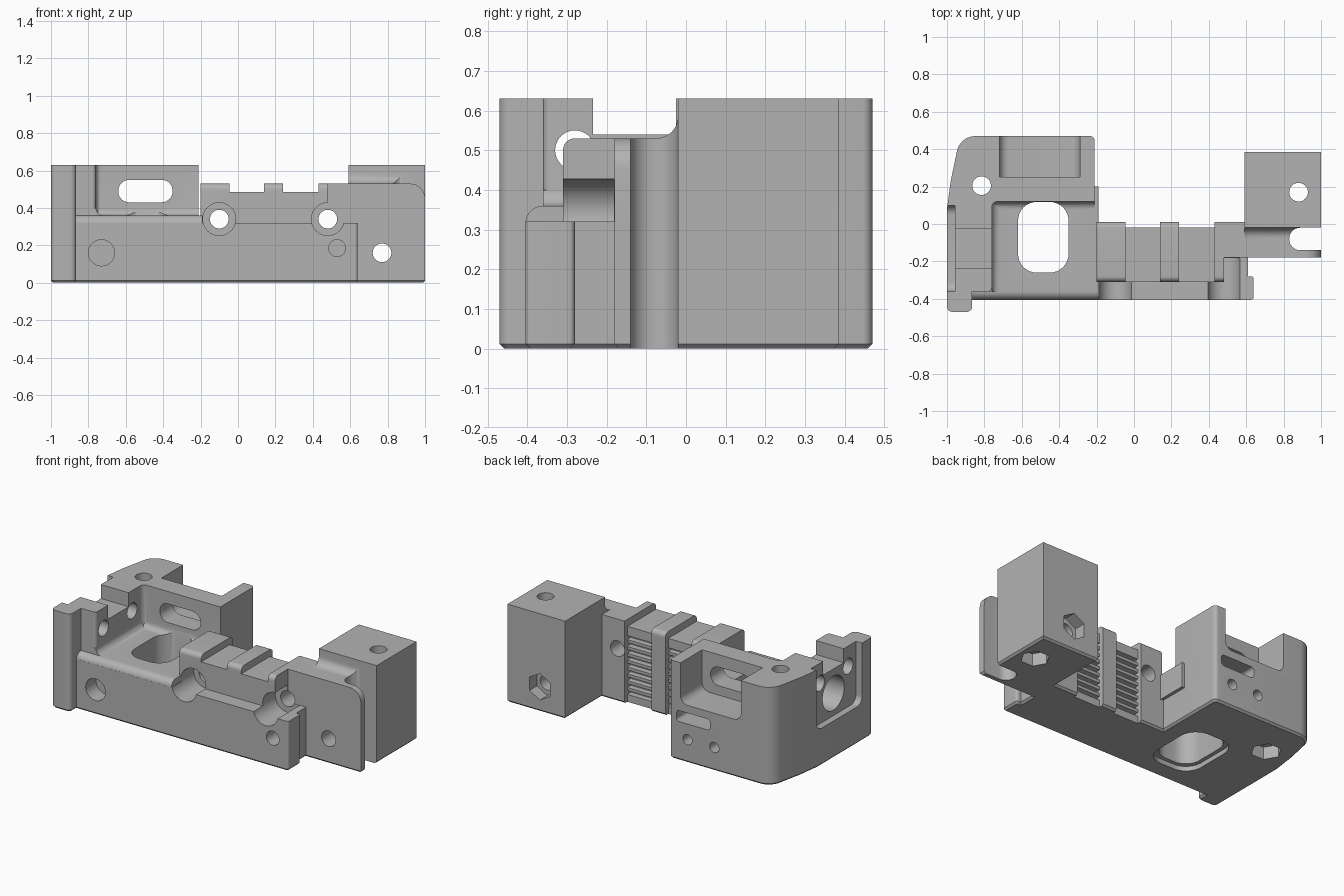
import bpy, bmesh, math
from mathutils import Vector

if "Cube" in bpy.data.objects:
    bpy.data.objects.remove(bpy.data.objects["Cube"])

grey = bpy.data.materials.new("plain grey plastic")
grey.diffuse_color = (0.45, 0.45, 0.45, 1)
grey.use_nodes = True
grey.node_tree.nodes["Principled BSDF"].inputs["Base Color"].default_value = grey.diffuse_color


def rounded(pts, seg=8):
    """Turn (u, v, radius) corners into a rounded outline."""
    out = []
    for i, p in enumerate(pts):
        c = Vector(p[:2])
        if len(p) < 3:
            out.append(c)
            continue
        a = (Vector(pts[i - 1][:2]) - c).normalized()
        b = (Vector(pts[(i + 1) % len(pts)][:2]) - c).normalized()
        half = a.angle(b) / 2
        r = p[2]
        mid = c + (a + b).normalized() * (r / math.sin(half))
        s = c + a * (r / math.tan(half)) - mid
        e = c + b * (r / math.tan(half)) - mid
        ang = s.angle(e)
        for k in range(seg + 1):
            t = k / seg
            out.append(mid + (s * math.sin((1 - t) * ang) + e * math.sin(t * ang)) / math.sin(ang))
    return out


def prism(name, axis, pts, lo, hi, chamfer=0):
    """Extrude an outline along x (y,z), y (x,z) or z (x,y)."""
    place = {"x": lambda u, v, w: (w, u, v),
             "y": lambda u, v, w: (u, w, v),
             "z": lambda u, v, w: (u, v, w)}[axis]
    bm = bmesh.new()
    outline = rounded(pts)
    base = bm.faces.new([bm.verts.new(place(p.x, p.y, lo)) for p in outline])
    ext = bmesh.ops.extrude_face_region(bm, geom=[base], use_keep_orig=True)
    shift = Vector(place(0, 0, hi - lo))
    bmesh.ops.translate(bm, vec=shift, verts=[g for g in ext["geom"] if isinstance(g, bmesh.types.BMVert)])
    bmesh.ops.recalc_face_normals(bm, faces=bm.faces)
    if chamfer:
        bmesh.ops.bevel(bm, geom=list(base.edges), offset=chamfer, segments=1,
                        affect='EDGES', clamp_overlap=True)
    me = bpy.data.meshes.new(name)
    bm.to_mesh(me)
    bm.free()
    ob = bpy.data.objects.new(name, me)
    bpy.context.collection.objects.link(ob)
    me.materials.append(grey)
    return ob


def rect(u0, u1, v0, v1, r=None):
    c = [(u0, v0), (u1, v0), (u1, v1), (u0, v1)]
    return [p + (r,) for p in c] if r else c


def ngon(u, v, r, n=32, turn=0):
    return [(u + r * math.cos(turn + k * math.tau / n), v + r * math.sin(turn + k * math.tau / n))
            for k in range(n)]


def cove(u, v, r, d):
    """Concave fillet profile in the corner (u, v), opening towards d along u."""
    arc = [(u + d * (r - r * math.cos(a)), v + r - r * math.sin(a))
           for a in [k * math.pi / 16 for k in range(9)]]
    return arc + [(u + d * r, v - 0.03), (u - d * 0.03, v - 0.03), (u - d * 0.03, v + r)]


# Footprint slab shared by all upper parts
back_curve = [(-0.21, 0.47, 0.025), (-0.93, 0.47, 0.1), (-0.98, 0.23, 0.3), (-1, 0.08)]
ear = [(-1, -0.47, 0.03), (-0.865, -0.47, 0.03)]
body = prism("carriage_body", "z", ear + [
    (-0.865, -0.405), (0.64, -0.405, 0.015), (0.64, -0.28, 0.015), (0.61, -0.28), (0.61, -0.18),
    (1, -0.18), (1, 0.385), (0.59, 0.385), (0.59, 0.01), (-0.21, 0.01)] + back_curve,
    0, 0.32, chamfer=0.012)

parts = [
    # Tall left wall with rear block
    prism("rear_wall", "z", ear + [(-0.865, -0.36), (-0.76, -0.36, 0.02), (-0.76, 0.12, 0.03),
                                   (-0.21, 0.12)] + back_curve, 0.2, 0.63),
    # Basin floor with rounded front edge
    prism("basin_floor", "x", [(-0.405, 0.2), (-0.405, 0.36, 0.045), (0.2, 0.36), (0.2, 0.2)], -0.9, -0.19),
    # Central belt clamp
    prism("belt_clamp", "x", [(-0.31, 0.1), (-0.31, 0.53, 0.03), (0.01, 0.53, 0.03), (0.01, 0.1)], -0.2, 0.48),
    # Right plate, mounting block and the curve between them
    prism("right_plate", "y", [(0.4, 0.1), (1, 0.1), (1, 0.53, 0.08), (0.4, 0.53)], -0.18, -0.01),
    prism("plate_link", "z", rect(0.4, 0.65, -0.1, 0.01), 0.1, 0.53),
    prism("mounting_block", "z", rect(0.59, 1, -0.02, 0.385), 0.1, 0.63),
    prism("block_fillet", "x", cove(-0.02, 0.53, 0.055, -1), 0.59, 0.9),
    # Basin fillets
    prism("basin_back_fillet", "x", cove(0.12, 0.36, 0.04, -1), -0.78, -0.21),
    prism("basin_left_fillet", "y", cove(-0.76, 0.36, 0.04, 1), -0.36, 0.13),
]

cuts = [
    # Slot between plate and block
    prism("plate_slot", "z", [(0.83, -0.14, 0.058), (1.1, -0.14), (1.1, -0.02), (0.83, -0.02, 0.058)], -0.1, 0.8),
    # Basin opening with flared underside
    prism("basin_hole", "z", rect(-0.62, -0.35, -0.26, 0.118, 0.1), -0.1, 0.425),
    prism("basin_flare", "z", rect(-0.645, -0.325, -0.285, 0.143, 0.11), -0.1, 0.03),
    # Rear recess, window and cable slot
    prism("rear_recess", "y", [(-0.72, 0.37, 0.05), (-0.29, 0.37, 0.05), (-0.29, 0.8), (-0.72, 0.8)], 0.25, 0.6),
    prism("window", "y", rect(-0.64, -0.35, 0.43, 0.55, 0.058), 0.0, 0.35),
    prism("cable_slot", "y", rect(-0.5, -0.26, 0.25, 0.32, 0.02), 0.33, 0.6),
    # Left side pocket, bearing bore and top notch
    prism("side_pocket", "x", [(-0.36, 0.24, 0.05), (0.1, 0.24, 0.05), (0.1, 0.8), (-0.36, 0.8)], -1.1, -0.957),
    prism("bearing_bore", "x", ngon(-0.13, 0.385, 0.11, 40), -1.1, -0.81),
    prism("top_notch", "x", rect(-0.235, -0.025, 0.54, 0.8), -1.1, -0.7),
    # Front and through holes
    prism("left_front_hole", "y", ngon(-0.73, 0.16, 0.07), -0.6, -0.3),
    prism("small_front_hole", "y", ngon(0.53, 0.185, 0.045), -0.6, -0.25),
    prism("plate_hole", "y", ngon(0.77, 0.16, 0.05), -0.6, 0.6),
    prism("block_hole", "z", ngon(0.88, 0.17, 0.05), -0.1, 0.8),
    prism("rear_hole", "z", ngon(-0.815, 0.205, 0.05), -0.1, 0.8),
    # Hexagonal nut traps
    prism("back_nut", "y", ngon(0.77, 0.16, 0.085, 6, math.pi / 6), 0.31, 0.6),
    prism("block_nut", "z", ngon(0.88, 0.17, 0.085, 6), -0.1, 0.08),
    prism("rear_nut", "z", ngon(-0.815, 0.205, 0.09, 6), -0.1, 0.08),
]
for y in (-0.28, 0.01):
    cuts.append(prism("motor_hole", "x", ngon(y, 0.5, 0.05), -1.1, -0.7))
for x in (-0.34, -0.53):
    cuts.append(prism("rear_screw_hole", "y", ngon(x, 0.15, 0.033, 24), 0.3, 0.6))
for x in (-0.1, 0.48):
    cuts.append(prism("counterbore", "y", ngon(x, 0.34, 0.088), -0.6, -0.182))
    cuts.append(prism("bolt_hole", "y", ngon(x, 0.34, 0.05), -0.6, 0.08))
# Belt grooves over the top and down the toothed back
for x0, x1 in ((-0.045, 0.14), (0.24, 0.43)):
    cuts.append(prism("groove_top", "z", rect(x0, x1, -0.5, 0.2), 0.485, 0.8))
    cuts.append(prism("groove_back", "z", rect(x0, x1, -0.02, 0.2), -0.1, 0.6))
    for k in range(9):
        z = 0.05 + k * 0.044
        cuts.append(prism("tooth_gap", "x", [(-0.052, z), (-0.052, z + 0.018), (0.03, z + 0.03), (0.03, z - 0.006)],
                          x0, x1))


def combine(tools, op):
    for t in tools:
        m = body.modifiers.new(op, 'BOOLEAN')
        m.operation, m.solver, m.object = op, 'EXACT', t
        bpy.context.view_layer.objects.active = body
        bpy.ops.object.modifier_apply(modifier=m.name)
        bpy.data.objects.remove(t)


combine(parts, 'UNION')
combine(cuts, 'DIFFERENCE')

bpy.ops.object.select_all(action='DESELECT')
body.select_set(True)
bpy.context.view_layer.objects.active = body
bpy.ops.object.shade_smooth_by_angle(angle=math.radians(30))
